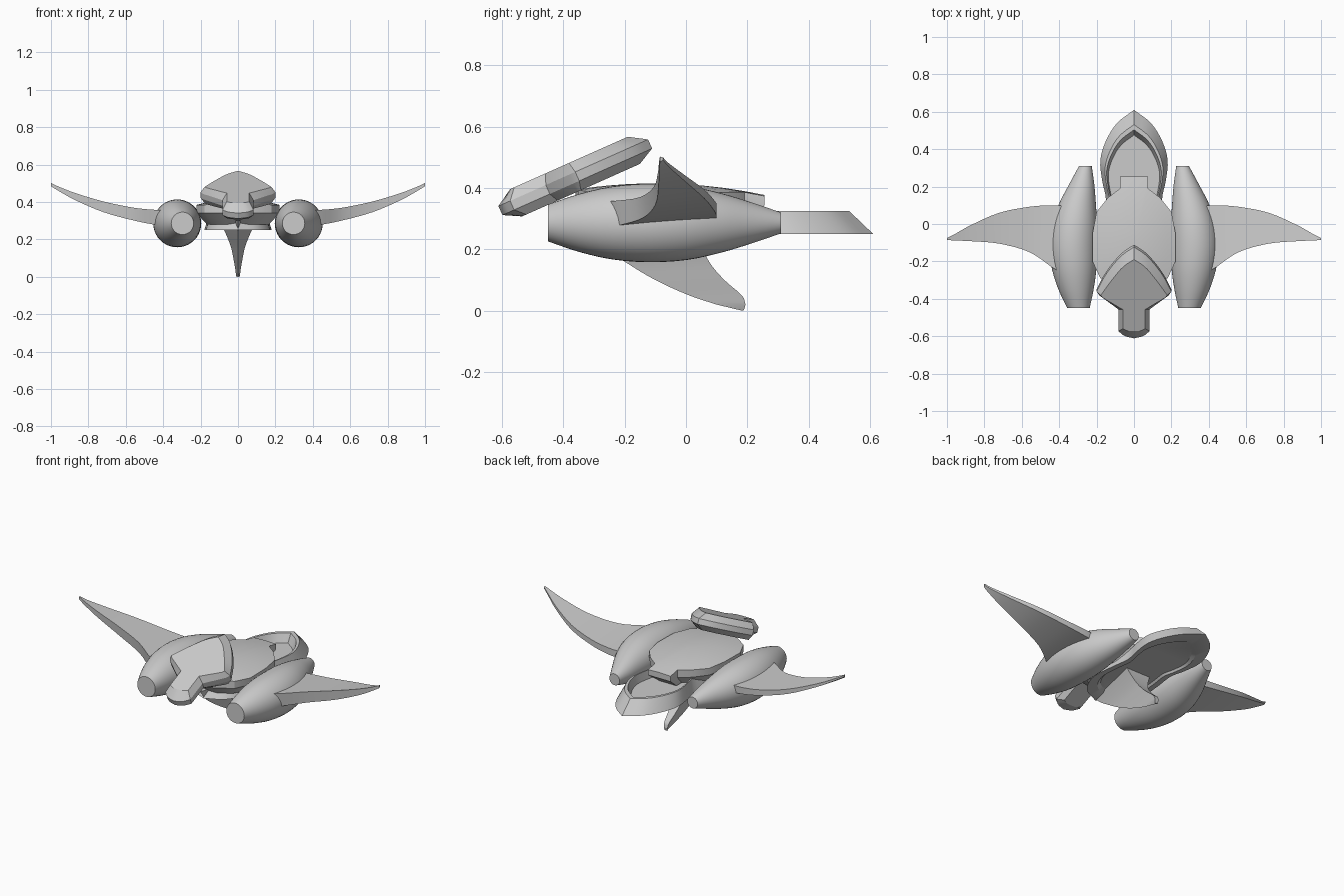
import bpy, bmesh, math
from mathutils import Vector

if "Cube" in bpy.data.objects:
    bpy.data.objects.remove(bpy.data.objects["Cube"], do_unlink=True)

grey = bpy.data.materials.new("hull grey")
grey.use_nodes = True
COLOUR = (0.6, 0.6, 0.6, 1)
grey.diffuse_color = COLOUR
grey.node_tree.nodes["Principled BSDF"].inputs["Base Color"].default_value = COLOUR


def curve_through(points, steps):
    """Smooth path through points of any dimension."""
    pts = [Vector(p) for p in points]
    pts = [2 * pts[0] - pts[1]] + pts + [2 * pts[-1] - pts[-2]]
    out = []
    for a, b, c, d in zip(pts, pts[1:], pts[2:], pts[3:]):
        for i in range(steps):
            t = i / steps
            out.append(b + (c - a) * t / 2 + (2 * a - 5 * b + 4 * c - d) * t * t / 2
                       + (3 * b - a - 3 * c + d) * t ** 3 / 2)
    return out + [pts[-2]]


def loft(name, rings, mirror=False, angle=30):
    """Skin a row of equal rings, close both ends."""
    bm = bmesh.new()
    rows = [[bm.verts.new(p) for p in ring] for ring in rings]
    n = len(rows[0])
    for a, b in zip(rows, rows[1:]):
        for i in range(n):
            bm.faces.new((a[i], a[(i + 1) % n], b[(i + 1) % n], b[i]))
    bm.faces.new(rows[0])
    bm.faces.new(rows[-1])
    bmesh.ops.remove_doubles(bm, verts=bm.verts, dist=0.0001)
    bmesh.ops.recalc_face_normals(bm, faces=bm.faces)
    mesh = bpy.data.meshes.new(name)
    bm.to_mesh(mesh)
    bm.free()
    mesh.materials.append(grey)
    obj = bpy.data.objects.new(name, mesh)
    bpy.context.collection.objects.link(obj)
    bpy.ops.object.select_all(action='DESELECT')
    obj.select_set(True)
    bpy.context.view_layer.objects.active = obj
    bpy.ops.object.shade_smooth_by_angle(angle=math.radians(angle))
    if mirror:
        obj.modifiers.new("Mirror", 'MIRROR')
    return obj


def both_sides(half):
    """Close a half outline, dropping repeats on the centre line."""
    return list(half) + [(-p[0], *p[1:]) for p in reversed(half) if abs(p[0]) > 0.001]


# Engine pods: y, centre x, radius
stations = curve_through([(-.45, .297, .06), (-.35, .31, .094), (-.24, .32, .119), (-.12, .325, .128),
                          (0, .318, .121), (.11, .302, .098), (.21, .28, .068), (.31, .26, .034)], 3)
loft("engine_pods", [[(cx + r * math.cos(a), y, .286 + r * math.sin(a))
                      for a in (math.tau * k / 40 for k in range(40))]
                     for y, cx, r in stations], mirror=True)

# Wings: x, leading y, trailing y, upper z, lower z
stations = curve_through([(.36, -.28, .095, .355, .27), (.44, -.23, .1, .358, .278), (.56, -.15, .092, .37, .302),
                          (.72, -.105, .06, .403, .346), (.87, -.092, -.005, .448, .41),
                          (.96, -.088, -.055, .483, .46), (1, -.085, -.075, .502, .485)], 4)
loft("wings", [[(x, lead, top), (x, trail, top - .15 * (top - low)),
                (x, trail, low + .35 * (top - low)), (x, lead + .02 * (1 - x), low)]
               for x, lead, trail, top, low in stations], mirror=True)

# Ventral fin: z, leading y, trailing y, half width, ridged at the front
stations = curve_through([(.3, -.36, .03, .1), (.23, -.3, .045, .065), (.16, -.2, .075, .038),
                          (.1, -.1, .125, .025), (.05, .01, .182, .016), (.02, .1, .194, .012)], 4)
fin = [[(0, lead, z), (w, trail, z), (-w, trail, z)] for z, lead, trail, w in stations]
fin.append([(0, .183, 0), (.01, .189, .002), (-.01, .189, .002)])
loft("ventral_fin", fin)

# Lower hull with the tail tray: outline tapers inward to a raised rim
outline = both_sides(curve_through([(0, .61), (.09, .54), (.15, .445), (.18, .34), (.17, .23),
                                    (.15, .13), (.165, 0), (.17, -.15), (.11, -.27), (0, -.33)], 4))
tray = [(.74, .262), (.8, .25), (1, .25), (.86, .325), (.81, .325), (.76, .275)]
loft("tail_tray", [[(x * s, .05 + (y - .05) * s, z) for x, y in outline] for s, z in tray])

# Body shell: stepped neck behind, domed top
outline = both_sides([(0, .255), (.075, .255), (.075, .19), (.14, .14), (.2, .065), (.222, -.05),
                      (.222, -.2), (.18, -.29), (.08, -.35), (0, -.36)])


def dome(x, y):
    return .415 - .3 * (y + .1) ** 2 - .6 * x * x


rings = []
for s, z in [(.75, .28), (1, .342), (1, None), (.8, None), (.6, None), (.4, None), (.2, None), (.05, None)]:
    ring = [(x * s, -.08 + (y + .08) * s) for x, y in outline]
    rings.append([(x, y, z or dome(x, y)) for x, y in ring])
loft("body_shell", rings)

# Head: tilted plate with chamfered edges; outer x, outer u, inner x, inner u
back = curve_through([(0, .522, 0, .465), (.06, .478, .055, .425), (.112, .418, .1, .37),
                      (.16, .345, .142, .31), (.2, .262, .178, .255)], 3)
front = [(.186, .24, .168, .242), (.083, .157, .06, .172), (.083, .03, .06, .06)]
nose = curve_through([(.083, .03, .06, .06), (.05, .002, .035, .048), (0, -.012, 0, .045)], 3)
half = [tuple(p) for p in back] + front + [tuple(p) for p in nose[1:]]
TILT = math.radians(24)


def tilted(x, u, w):
    return (x, -.58 + u * math.cos(TILT) - w * math.sin(TILT),
            .30 + u * math.sin(TILT) + w * math.cos(TILT))


rings = []
for inner, w in [(True, -.012), (False, .018), (False, .05), (True, .085)]:
    pts = both_sides([(p[2], p[3]) if inner else (p[0], p[1]) for p in half])
    rings.append([tilted(x, u, w) for x, u in pts])
loft("head_plate", rings, angle=20)
